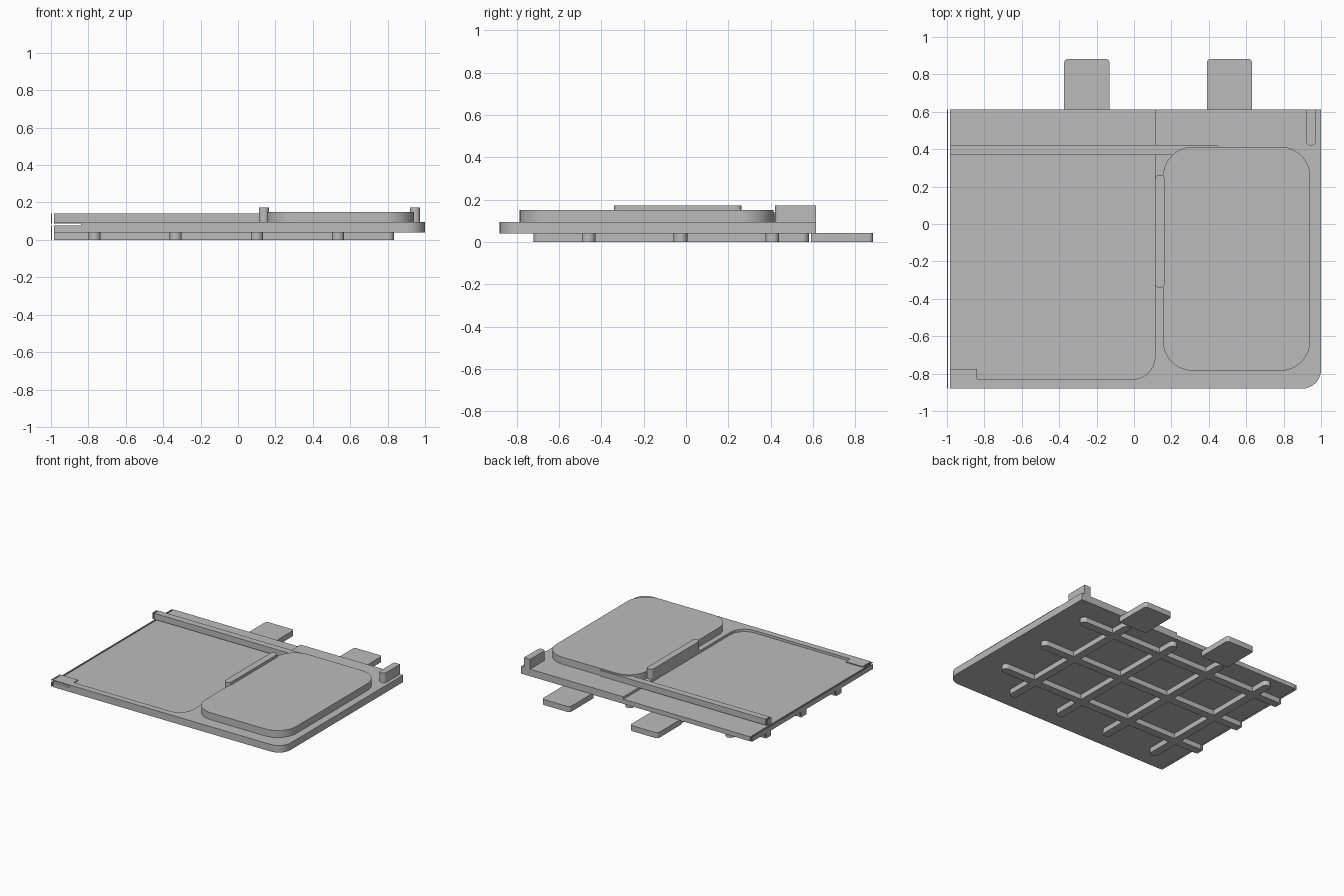
import bpy, bmesh, math

cube = bpy.data.objects.get("Cube")
if cube:
    bpy.data.objects.remove(cube, do_unlink=True)

grey = bpy.data.materials.new("matte_grey")
grey.use_nodes = True
grey.diffuse_color = (0.5, 0.5, 0.5, 1)
grey.node_tree.nodes["Principled BSDF"].inputs["Base Color"].default_value = (0.5, 0.5, 0.5, 1)


def slab(name, x, y, z, radii=(0, 0, 0, 0), steps=8):
    """Upright prism; radii run front-left-x, front-right-x, back-right-x, back-left-x."""
    corners = [(x[0], y[0], 1, 1), (x[1], y[0], -1, 1), (x[1], y[1], -1, -1), (x[0], y[1], 1, -1)]
    bm = bmesh.new()
    ring = []
    for i, ((cx, cy, sx, sy), r) in enumerate(zip(corners, radii)):
        if r == 0:
            ring.append(bm.verts.new((cx, cy, z[0])))
            continue
        for k in range(steps + 1):
            a = math.pi * (1 + i / 2 + k / steps / 2)
            ring.append(bm.verts.new((cx + sx * r + r * math.cos(a), cy + sy * r + r * math.sin(a), z[0])))
    bottom = bm.faces.new(ring)
    top = bmesh.ops.extrude_face_region(bm, geom=[bottom])["geom"]
    bmesh.ops.translate(bm, vec=(0, 0, z[1] - z[0]), verts=[v for v in top if isinstance(v, bmesh.types.BMVert)])
    bmesh.ops.recalc_face_normals(bm, faces=bm.faces)
    mesh = bpy.data.meshes.new(name)
    bm.to_mesh(mesh)
    bm.free()
    mesh.materials.append(grey)
    obj = bpy.data.objects.new(name, mesh)
    bpy.context.collection.objects.link(obj)
    return obj


def cut(obj, cutter):
    """Subtract the cutter and bake the result into the mesh."""
    mod = obj.modifiers.new("cut", "BOOLEAN")
    mod.operation, mod.solver, mod.object = "DIFFERENCE", "EXACT", cutter
    graph = bpy.context.evaluated_depsgraph_get()
    mesh = bpy.data.meshes.new_from_object(obj.evaluated_get(graph))
    obj.modifiers.clear()
    obj.data = mesh


# Levels shared by the stacked parts
UNDER, FLOOR, DECK = 0.04, 0.076, 0.095
LEFT_EDGE = -1.0

# Cutters: tray recess, corner slot, and the narrow slit beside the outer edge
recess = slab("recess_cutter", (-1.1, 0.112), (-0.83, 0.7), (FLOOR, 0.2), (0, 0.12, 0, 0))
slot = slab("slot_cutter", (-1.1, -0.84), (-0.95, -0.8), (FLOOR, 0.089))
slit = slab("slit_cutter", (-0.994, -0.985), (-1, 1), (-0.1, 0.3))

# Main plate
plate = slab("base_plate", (LEFT_EDGE, 1), (-0.88, 0.613), (UNDER, DECK), (0, 0.1, 0, 0))
for cutter in (recess, slot, slit):
    cut(plate, cutter)

# Thin lid over the corner slot
lid = slab("slot_lid", (LEFT_EDGE, -0.84), (-0.835, -0.775), (0.089, DECK))
cut(lid, slit)

# Guide rail bridging the tray
rail = slab("guide_rail", (LEFT_EDGE, 0.46), (0.37, 0.422), (DECK - 0.002, 0.14), (0, 0, 0.02, 0))
cut(rail, slit)

# Raised parts on the deck
parts = [plate, lid, rail]
parts.append(slab("raised_pad", (0.155, 0.942), (-0.785, 0.413), (DECK - 0.005, 0.15), (0.16,) * 4, 12))
parts.append(slab("divider_bar", (0.112, 0.165), (-0.34, 0.262), (FLOOR, 0.172), (0.024,) * 4))
parts.append(slab("corner_post", (0.92, 0.973), (0.42, 0.613), (DECK - 0.005, 0.172), (0.024, 0.024, 0, 0)))

# Grid of ribs underneath
HALF = 0.032
for i in range(4):
    cx = 0.535 - i * 0.434
    parts.append(slab(f"long_rib_{i + 1}", (cx - HALF, cx + HALF), (-0.72, 0.58), (0, UNDER + 0.005), (HALF * 0.98,) * 4))
for i in range(3):
    cy = -0.46 + i * 0.434
    rib = slab(f"cross_rib_{i + 1}", (LEFT_EDGE, 0.835), (cy - HALF, cy + HALF), (0, UNDER + 0.005),
               (0, HALF * 0.98, HALF * 0.98, 0))
    cut(rib, slit)
    parts.append(rib)

# Mounting tabs at the back
for name, cx in (("right_tab", -0.252), ("left_tab", 0.51)):
    parts.append(slab(name, (cx - 0.121, cx + 0.121), (0.59, 0.882), (0, UNDER + 0.003), (0, 0, 0.02, 0.02)))

for cutter in (recess, slot, slit):
    bpy.data.objects.remove(cutter, do_unlink=True)

# Smooth the rounded corners while keeping the edges sharp
bpy.ops.object.select_all(action="DESELECT")
for obj in parts:
    obj.select_set(True)
bpy.context.view_layer.objects.active = plate
bpy.ops.object.shade_smooth_by_angle(angle=math.radians(30))
